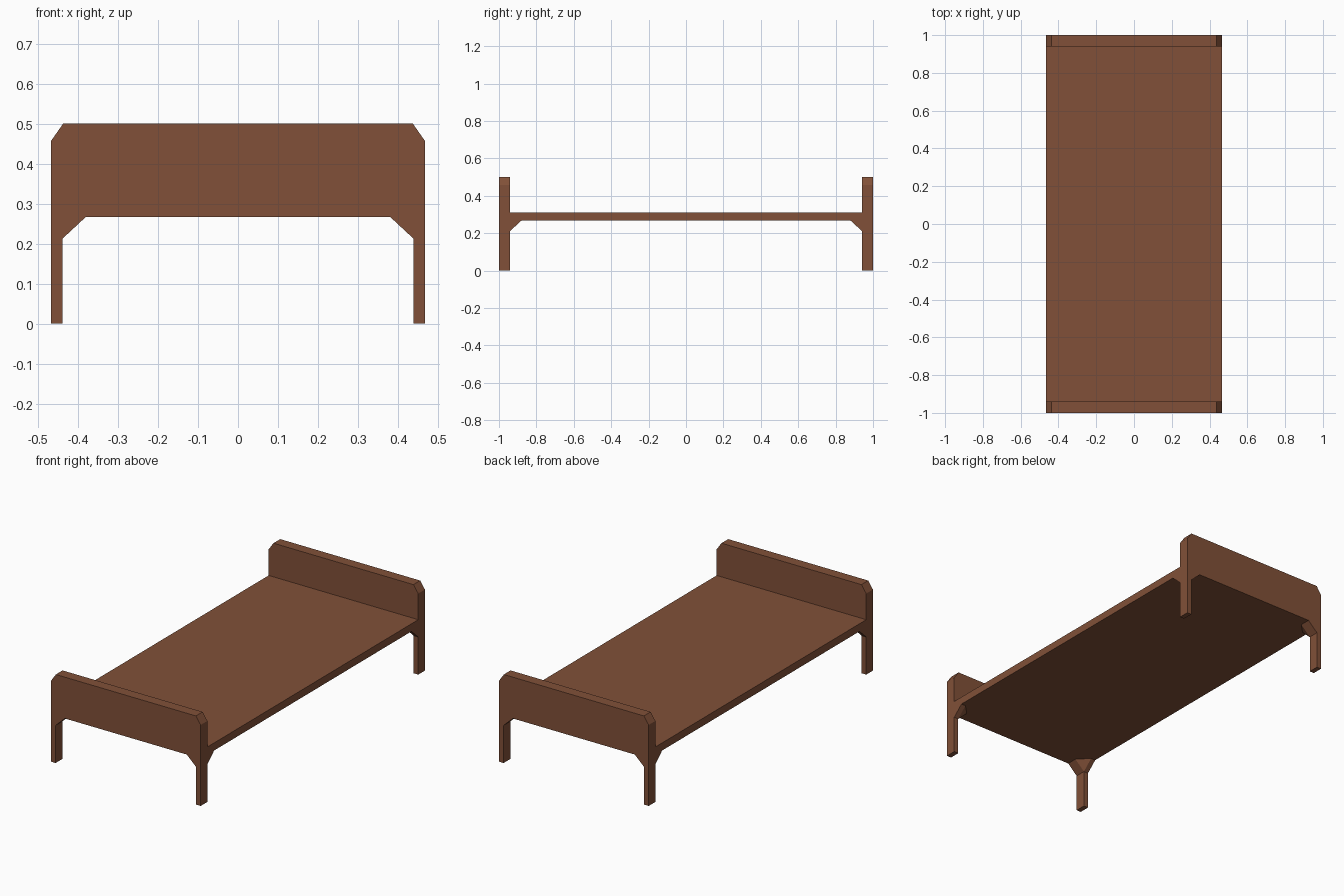
import bpy, bmesh
from math import radians

if "Cube" in bpy.data.objects:
    bpy.data.objects.remove(bpy.data.objects["Cube"])

X, LEG_X, BRACE_X = 0.467, 0.439, 0.38      # outer side, inside of leg, end of brace
Y, LEG_Y, BRACE_Y = 1.0, 0.94, 0.88
BRACE_Z, LOW, HIGH, TOP = 0.212, 0.267, 0.31, 0.5

wood = bpy.data.materials.new("brown wood")
wood.diffuse_color = (0.22, 0.081, 0.04, 1)
wood.use_nodes = True
wood.node_tree.nodes["Principled BSDF"].inputs["Base Color"].default_value = wood.diffuse_color


def finish(bm, name):
    mesh = bpy.data.meshes.new(name)
    bm.to_mesh(mesh)
    bm.free()
    mesh.materials.append(wood)
    obj = bpy.data.objects.new(name, mesh)
    bpy.context.collection.objects.link(obj)
    return obj


# End boards: one profile with both legs, braces and clipped top corners
half = [(0.437, TOP), (X, 0.457), (X, 0), (LEG_X, 0), (LEG_X, BRACE_Z), (BRACE_X, LOW)]
profile = half + [(-x, z) for x, z in reversed(half)]
for name, y0, y1 in (("foot_board", -Y, -LEG_Y), ("head_board", LEG_Y, Y)):
    bm = bmesh.new()
    face = bm.faces.new([bm.verts.new((x, y0, z)) for x, z in profile])
    ext = bmesh.ops.extrude_face_region(bm, geom=[face])
    verts = [v for v in ext["geom"] if isinstance(v, bmesh.types.BMVert)]
    bmesh.ops.translate(bm, verts=verts, vec=(0, y1 - y0, 0))
    bmesh.ops.recalc_face_normals(bm, faces=bm.faces)
    finish(bm, name)

# Bed base: flat slab between the boards, open where it joins them
bm = bmesh.new()
bmesh.ops.create_cube(bm, size=1)
bmesh.ops.scale(bm, vec=(2 * X, 2 * LEG_Y, HIGH - LOW), verts=bm.verts)
bmesh.ops.translate(bm, vec=(0, 0, (LOW + HIGH) / 2), verts=bm.verts)
bm.normal_update()
bmesh.ops.delete(bm, geom=[f for f in bm.faces if abs(f.normal.y) > 0.9], context="FACES")
finish(bm, "bed_base")

# Corner braces under the base, behind each leg
corner = [(LEG_X, LEG_Y, BRACE_Z), (X, LEG_Y, BRACE_Z), (BRACE_X, LEG_Y, LOW),
          (X, LEG_Y, LOW), (LEG_X, BRACE_Y, LOW), (X, BRACE_Y, LOW)]
for sx, side in ((-1, "left"), (1, "right")):
    for sy, end in ((-1, "front"), (1, "back")):
        bm = bmesh.new()
        for x, y, z in corner:
            bm.verts.new((sx * x, sy * y, z))
        bmesh.ops.convex_hull(bm, input=bm.verts)
        bmesh.ops.recalc_face_normals(bm, faces=bm.faces)
        bmesh.ops.dissolve_limit(bm, angle_limit=radians(1), verts=bm.verts, edges=bm.edges)
        bm.normal_update()
        hidden = [f for f in bm.faces if f.normal.z > 0.9 or sy * f.normal.y > 0.9]
        bmesh.ops.delete(bm, geom=hidden, context="FACES")
        finish(bm, f"{end}_{side}_brace")
